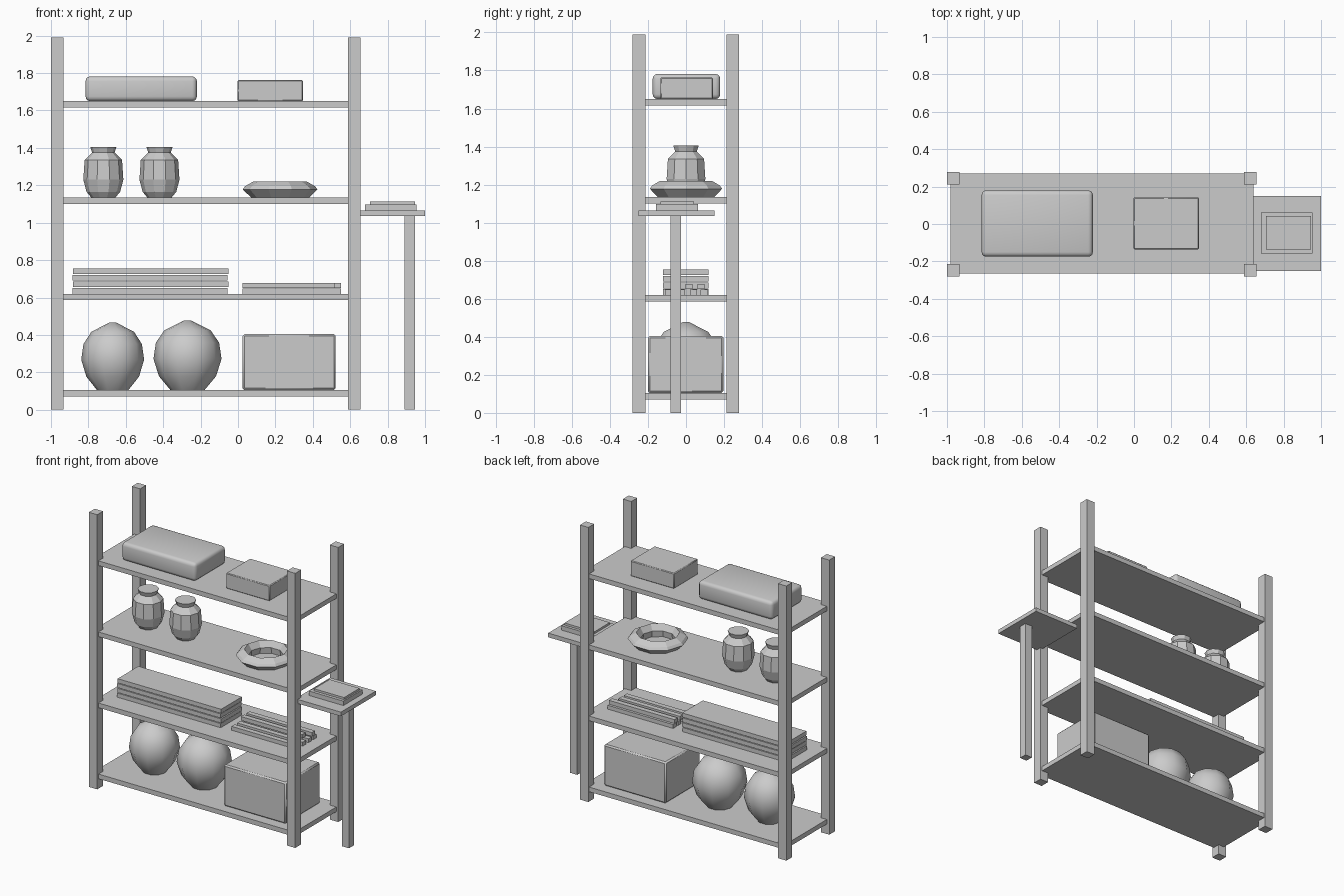
import bpy, bmesh, math

if "Cube" in bpy.data.objects:
    bpy.data.objects.remove(bpy.data.objects["Cube"])

grey = bpy.data.materials.new("plain grey")
grey.diffuse_color = (0.6, 0.6, 0.6, 1)
grey.use_nodes = True
grey.node_tree.nodes["Principled BSDF"].inputs["Base Color"].default_value = grey.diffuse_color


def finish(name, bm, smooth=None):
    bmesh.ops.recalc_face_normals(bm, faces=bm.faces[:])
    mesh = bpy.data.meshes.new(name)
    bm.to_mesh(mesh)
    bm.free()
    mesh.materials.append(grey)
    ob = bpy.data.objects.new(name, mesh)
    bpy.context.collection.objects.link(ob)
    if smooth:
        bpy.ops.object.select_all(action='DESELECT')
        ob.select_set(True)
        bpy.context.view_layer.objects.active = ob
        bpy.ops.object.shade_smooth_by_angle(angle=math.radians(smooth))
    return ob


def box(name, x, y, z, bevel=0, segments=2):
    """Box from (min, max) ranges, with optional rounded edges."""
    bm = bmesh.new()
    bmesh.ops.create_cube(bm, size=1)
    for v in bm.verts:
        v.co = [(r[0] + r[1]) / 2 + c * (r[1] - r[0]) for r, c in zip((x, y, z), v.co)]
    if bevel:
        bmesh.ops.bevel(bm, geom=bm.edges[:], offset=bevel, segments=segments,
                        profile=0.5, affect='EDGES')
    return finish(name, bm, 40 if bevel else None)


def lathe(name, x, y, profile, sides, smooth=None, ring=False):
    """Faceted turned shape from (radius, z) points."""
    bm = bmesh.new()
    rows = [[bm.verts.new((x + r * math.cos(2 * math.pi * i / sides),
                           y + r * math.sin(2 * math.pi * i / sides), z))
             for i in range(sides)] for r, z in profile]
    pairs = list(zip(rows, rows[1:]))
    if ring:
        pairs.append((rows[-1], rows[0]))
    for a, b in pairs:
        for i in range(sides):
            j = (i + 1) % sides
            bm.faces.new((a[i], a[j], b[j], b[i]))
    if not ring:
        bm.faces.new(rows[0])
        bm.faces.new(rows[-1])
    return finish(name, bm, smooth)


# Rack posts and shelves
for x in (-1.0, 0.588):
    for y in (-0.28, 0.212):
        box("rack_post", (x, x + 0.067), (y, y + 0.067), (0, 1.99))
for top in (0.105, 0.62, 1.135, 1.65):
    box("shelf", (-0.98, 0.64), (-0.265, 0.27), (top - 0.034, top))

# Side table on one leg with a small stacked tray
box("side_table_top", (0.635, 1.0), (-0.25, 0.15), (1.035, 1.065))
box("side_table_leg", (0.89, 0.947), (-0.082, -0.025), (0, 1.035))
box("tray_base", (0.68, 0.955), (-0.157, 0.062), (1.065, 1.097))
box("tray_lid", (0.705, 0.945), (-0.135, 0.042), (1.097, 1.112))

# Top shelf packages
box("large_bundle", (-0.815, -0.22), (-0.175, 0.18), (1.65, 1.782), 0.025, 3)
box("small_package", (-0.003, 0.347), (-0.135, 0.142), (1.65, 1.762), 0.005, 1)

# Jars and ring dish
for x in (-0.72, -0.42):
    lathe("jar", x, 0, [(0.065, 1.135), (0.09, 1.165), (0.107, 1.23), (0.1, 1.335),
                        (0.06, 1.375), (0.07, 1.405)], 10)
lathe("ring_dish", 0.225, 0, [(0.12, 1.135), (0.155, 1.135), (0.2, 1.178),
                              (0.187, 1.195), (0.143, 1.22), (0.115, 1.178)], 10, ring=True)

# Stacked planks
for i in range(4):
    shift = 0.004 * (i % 2)
    box("plank", (-0.885 + shift, -0.055 + shift), (-0.12, 0.117),
        (0.62 + i * 0.035, 0.65 + i * 0.035))

# Loose sticks in two layers
for y in (-0.11, -0.045, 0.02, 0.075):
    box("lower_stick", (0.025, 0.55), (y, y + 0.037), (0.62, 0.648))
for y, end in ((-0.002, 0.515), (0.06, 0.55)):
    box("upper_stick", (0.025, end), (y, y + 0.037), (0.65, 0.678))

# Round pots and storage box on the bottom shelf
for x, r, h in ((-0.67, 0.168, 0.362), (-0.27, 0.182, 0.372)):
    lathe("round_pot", x, 0,
          [(r * k, 0.105 + h * t) for k, t in ((0.5, 0), (0.84, 0.2), (1, 0.45),
                                               (0.93, 0.68), (0.68, 0.86), (0.1, 1))], 10, 40)
box("storage_box", (0.025, 0.522), (-0.2, 0.197), (0.105, 0.405), 0.01, 1)
